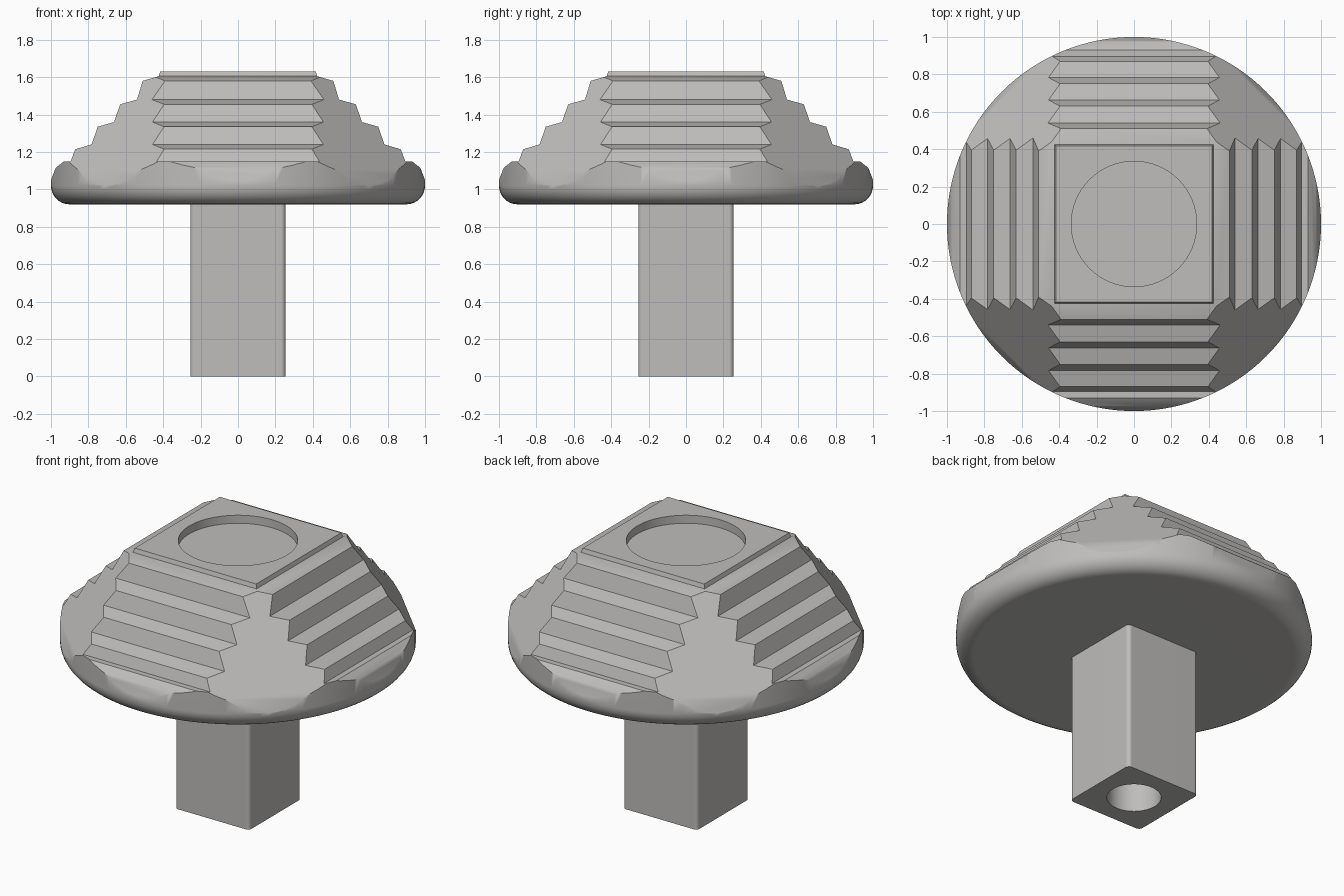
import bpy
import bmesh
from math import radians, sin, cos, pi
from mathutils import Matrix

cube = bpy.data.objects.get("Cube")
if cube:
    bpy.data.objects.remove(cube, do_unlink=True)

grey = bpy.data.materials.new("warm grey")
grey.use_nodes = True
colour = (0.52, 0.51, 0.50, 1)
grey.diffuse_color = colour
grey.node_tree.nodes["Principled BSDF"].inputs["Base Color"].default_value = colour


def make_object(name, bm):
    bmesh.ops.recalc_face_normals(bm, faces=bm.faces)
    mesh = bpy.data.meshes.new(name)
    bm.to_mesh(mesh)
    bm.free()
    mesh.materials.append(grey)
    ob = bpy.data.objects.new(name, mesh)
    bpy.context.collection.objects.link(ob)
    return ob


def activate(ob):
    bpy.ops.object.select_all(action="DESELECT")
    ob.select_set(True)
    bpy.context.view_layer.objects.active = ob


def boolean(ob, cutter, operation):
    mod = ob.modifiers.new("cut", "BOOLEAN")
    mod.operation, mod.object, mod.solver = operation, cutter, "EXACT"
    activate(ob)
    bpy.ops.object.modifier_apply(modifier=mod.name)
    bpy.data.objects.remove(cutter, do_unlink=True)


def round_cutter(name, radius, z_low, z_high):
    bm = bmesh.new()
    bmesh.ops.create_cone(bm, cap_ends=True, segments=96, radius1=radius, radius2=radius,
                          depth=z_high - z_low,
                          matrix=Matrix.Translation((0, 0, (z_low + z_high) / 2)))
    return make_object(name, bm)


def step_prism(name, half_profile, angle):
    """Symmetric stepped outline, extruded sideways and turned about z."""
    outline = half_profile + [(-x, z) for x, z in reversed(half_profile)]
    bm = bmesh.new()
    face = bm.faces.new([bm.verts.new((x, -1.5, z)) for x, z in outline])
    grown = bmesh.ops.extrude_face_region(bm, geom=[face])["geom"]
    verts = [v for v in grown if isinstance(v, bmesh.types.BMVert)]
    bmesh.ops.translate(bm, verts=verts, vec=(0, 3, 0))
    bmesh.ops.rotate(bm, verts=bm.verts, matrix=Matrix.Rotation(angle, 3, "Z"))
    return make_object(name, bm)


def finish(ob):
    activate(ob)
    bpy.ops.object.shade_smooth_by_angle(angle=radians(35))
    weighted = ob.modifiers.new("flat faces stay flat", "WEIGHTED_NORMAL")
    weighted.keep_sharp = True


# Round cap blank with a rounded lower rim
bottom, fillet = 0.92, 0.10
profile = [(0, bottom)]
for i in range(9):
    a = pi / 2 * i / 8
    profile.append((1 - fillet + fillet * sin(a), bottom + fillet - fillet * cos(a)))
profile += [(1, 1.8), (0, 1.8)]
bm = bmesh.new()
points = [bm.verts.new((x, 0, z)) for x, z in profile]
edges = [bm.edges.new(pair) for pair in zip(points, points[1:])]
bmesh.ops.spin(bm, geom=points + edges, cent=(0, 0, 0), axis=(0, 0, 1),
               angle=2 * pi, steps=128)
bmesh.ops.remove_doubles(bm, verts=bm.verts, dist=0.0001)

# Four sloping corner faces, each with a steeper one easing into the rim
for slope, height in ((1, 2.48), (2.12, 4.018)):
    for sx in (-1, 1):
        for sy in (-1, 1):
            cut = bmesh.ops.bisect_plane(
                bm, geom=bm.verts[:] + bm.edges[:] + bm.faces[:], dist=0.00001,
                plane_co=(0, 0, height), plane_no=(slope * sx, slope * sy, 1),
                clear_outer=True)["geom_cut"]
            rim = [e for e in cut if isinstance(e, bmesh.types.BMEdge)]
            bmesh.ops.edgeloop_fill(bm, edges=rim)
cap = make_object("stepped_cap", bm)

# Steps on all four sides
steps = [(0.416, 1.63), (0.424, 1.605), (0.51, 1.58), (0.54, 1.48), (0.63, 1.455),
         (0.663, 1.36), (0.75, 1.335), (0.783, 1.24), (0.87, 1.215), (0.895, 1.15),
         (0.93, 1.15), (0.975, 1.115), (1.0, 1.05), (1.03, 0.96), (1.03, 0.8)]
for angle in (0, pi / 2):
    boolean(cap, step_prism("step_cutter", steps, angle), "INTERSECT")

# Shallow round recess in the top
boolean(cap, round_cutter("recess_cutter", 0.335, 1.58, 1.75), "DIFFERENCE")
finish(cap)

# Square stem with eased vertical edges and a blind hole below
bm = bmesh.new()
bmesh.ops.create_cube(bm, size=1, matrix=Matrix.Translation((0, 0, 0.47))
                      @ Matrix.Diagonal((0.51, 0.51, 0.94, 1)))
upright = [e for e in bm.edges if abs(e.verts[0].co.z - e.verts[1].co.z) > 0.5]
bmesh.ops.bevel(bm, geom=upright, offset=0.025, segments=4, profile=0.5, affect="EDGES")
stem = make_object("square_stem", bm)
boolean(stem, round_cutter("hole_cutter", 0.152, -0.2, 0.6), "DIFFERENCE")
finish(stem)
